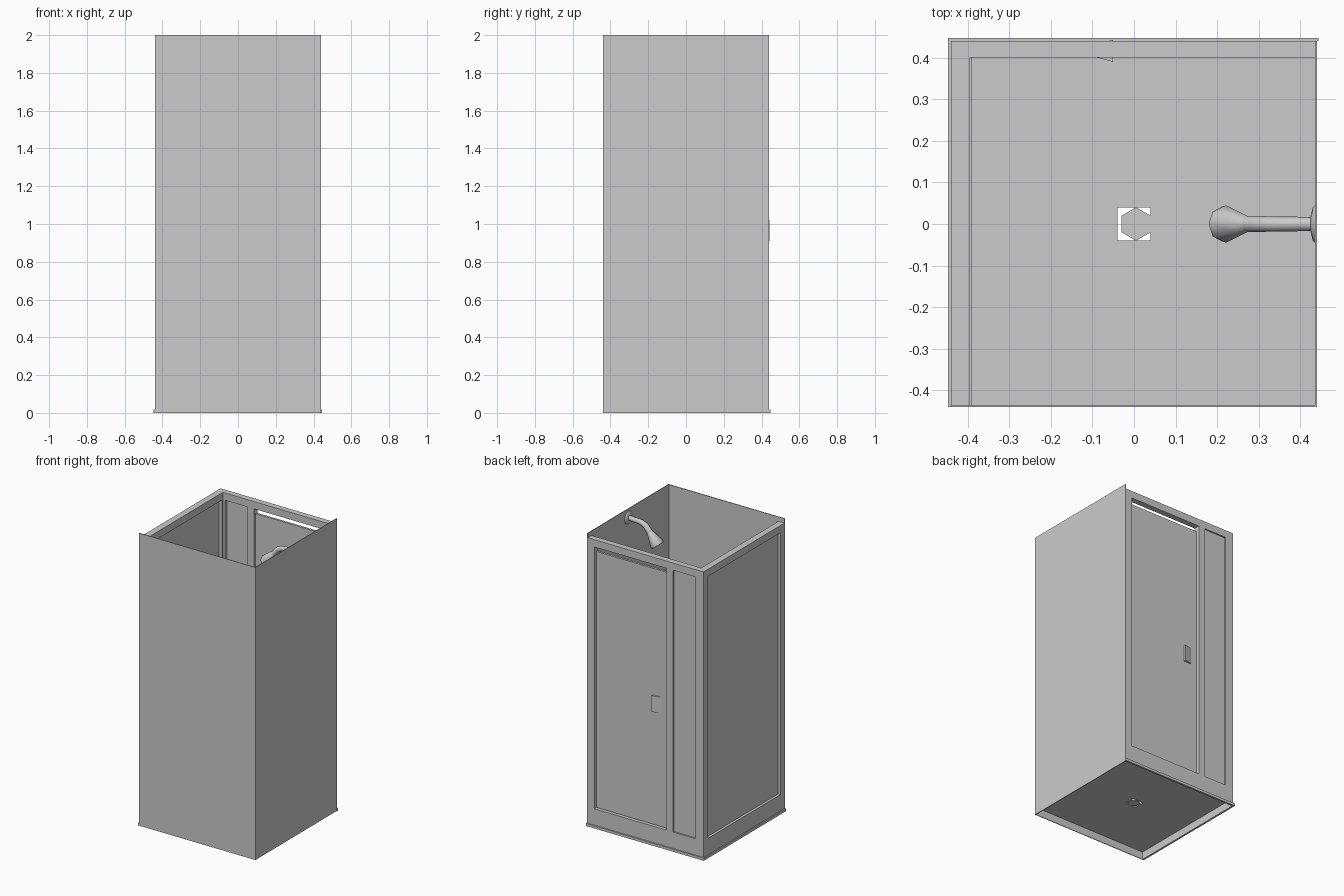
import bpy, bmesh, math
from mathutils import Vector

if "Cube" in bpy.data.objects:
    bpy.data.objects.remove(bpy.data.objects["Cube"])


def make_object(name, bm):
    bmesh.ops.recalc_face_normals(bm, faces=bm.faces)
    me = bpy.data.meshes.new(name)
    bm.to_mesh(me)
    bm.free()
    ob = bpy.data.objects.new(name, me)
    bpy.context.collection.objects.link(ob)
    return ob


def boxes(name, *spans):
    """One object from boxes given as (x0, x1, y0, y1, z0, z1)."""
    bm = bmesh.new()
    for x0, x1, y0, y1, z0, z1 in spans:
        vs = bmesh.ops.create_cube(bm, size=1)['verts']
        for v in vs:
            v.co = ((x0 + x1) / 2 + v.co.x * (x1 - x0),
                    (y0 + y1) / 2 + v.co.y * (y1 - y0),
                    (z0 + z1) / 2 + v.co.z * (z1 - z0))
    return make_object(name, bm)


def tube(name, points, radii, sides, smooth=True):
    """Round section swept along a path in the xz plane."""
    bm = bmesh.new()
    pts = [Vector((x, 0, z)) for x, z in points]
    rings = []
    for i, p in enumerate(pts):
        d = (pts[min(i + 1, len(pts) - 1)] - pts[max(i - 1, 0)]).normalized()
        u, w = Vector((0, 1, 0)), d.cross(Vector((0, 1, 0)))
        rings.append([bm.verts.new(p + radii[i] * (u * math.cos(a) + w * math.sin(a)))
                      for a in (2 * math.pi * k / sides for k in range(sides))])
    for a, b in zip(rings, rings[1:]):
        for k in range(sides):
            n = (k + 1) % sides
            bm.faces.new((a[k], a[n], b[n], b[k]))
    bm.faces.new(rings[0])
    bm.faces.new(rings[-1])
    ob = make_object(name, bm)
    if smooth:
        bpy.context.view_layer.objects.active = ob
        ob.select_set(True)
        bpy.ops.object.shade_smooth_by_angle(angle=math.radians(50))
        ob.select_set(False)
    return ob


E = 0.44          # half width of the cabin
T = 0.005         # sheet thickness
RIM, TOP = 0.07, 1.97
LOW, HIGH = 0.13, 1.92   # glazed opening

# Shower tray: hollow skirt, raised rim on the glazed sides, small foot ledge
boxes("tray_skirt",
      (-E, E, -E, -E + T, 0, RIM), (E - T, E, -E, E, 0, RIM),
      (-E, -E + T, -E, E, 0, RIM), (-E, E, E - T, E, 0, RIM))
boxes("tray_ledge",
      (-E - 0.008, -E, -E, E + 0.008, 0, 0.018),
      (-E, E + 0.004, E, E + 0.008, 0, 0.018))
boxes("tray_rim",
      (-E + T, -0.39, -E + T, E - T, 0.06, RIM),
      (-0.39, E - T, 0.40, E - T, 0.06, RIM))
h = 0.04
f0, f1 = 0.052, 0.06
boxes("tray_floor",
      (-E + T, -h, -E + T, E - T, f0, f1), (h, E - T, -E + T, E - T, f0, f1),
      (-h, h, -E + T, -h, f0, f1), (-h, h, h, E - T, f0, f1))

# Drain cover in the floor opening
tube("drain_cover", [(0.005, 0.05), (0.005, 0.062)], [0.04, 0.04], 6, False)

# Solid walls
boxes("front_wall", (-E, E, -E, -E + T, RIM, 2))
boxes("right_wall", (E - T, E, -E, E, RIM, 2))

# Glazed left side
boxes("left_frame",
      (-E, -0.395, -E + T, -0.39, RIM, TOP), (-E, -0.395, 0.39, E, RIM, TOP),
      (-E, -0.395, -0.39, 0.39, RIM, LOW), (-E, -0.395, -0.39, 0.39, HIGH, TOP))
boxes("left_panel", (-0.423, -0.417, -0.39, 0.39, LOW, HIGH))

# Door side: posts, mullion and rails
y0 = 0.40
boxes("door_frame",
      (0.385, E - T, y0, E, RIM, TOP), (-0.21, -0.16, y0, E, LOW, HIGH),
      (-0.395, 0.385, y0, E, RIM, LOW), (-0.395, 0.385, y0, E, HIGH, TOP),
      (-0.395, -0.38, y0, E, LOW, HIGH))
boxes("fixed_panel", (-0.38, -0.21, 0.424, 0.430, LOW, HIGH))
boxes("door", (-0.155, 0.38, 0.41, 0.425, LOW + 0.005, HIGH - 0.035))


# Wedge handles on both sides of the door
def handle(name, base, tip):
    bm = bmesh.new()
    prof = [(-0.11, base), (-0.05, base), (-0.05, tip), (-0.10, (base * 2 + tip) / 3)]
    face = bm.faces.new([bm.verts.new((x, y, 0.91)) for x, y in prof])
    ext = bmesh.ops.extrude_face_region(bm, geom=[face])
    top = [g for g in ext['geom'] if isinstance(g, bmesh.types.BMVert)]
    bmesh.ops.translate(bm, vec=(0, 0, 0.11), verts=top)
    make_object(name, bm)


handle("outer_handle", 0.425, 0.443)
handle("inner_handle", 0.41, 0.39)

# Shower arm, wall flange and head
tube("wall_flange", [(E - T, 1.94), (0.43, 1.94), (0.425, 1.94)], [0.045, 0.04, 0.02], 8)
tube("shower_arm", [(0.435, 1.94), (0.34, 1.935), (0.305, 1.92), (0.26, 1.865)],
     [0.017, 0.018, 0.019, 0.02], 8)
tube("shower_head", [(0.275, 1.885), (0.26, 1.868), (0.222, 1.82), (0.212, 1.808)],
     [0.018, 0.026, 0.045, 0.042], 8)
